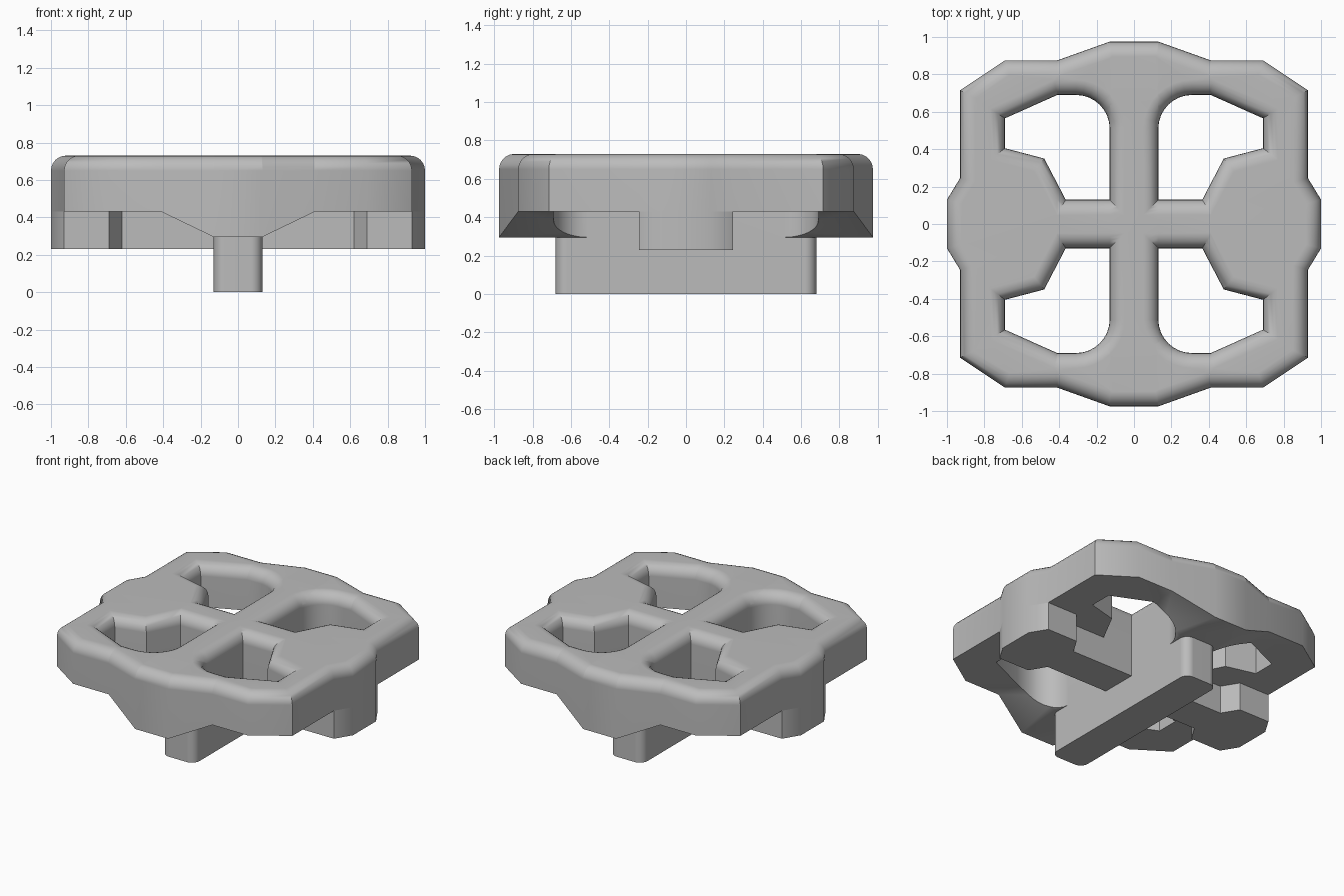
import bpy, bmesh, math
from mathutils import Vector

cube = bpy.data.objects.get("Cube")
if cube:
    bpy.data.objects.remove(cube, do_unlink=True)

TOP, UNDER, ROUND = 0.73, 0.43, 0.08
GREY = (0.5, 0.5, 0.5, 1.0)
grey = bpy.data.materials.new("plain grey")
grey.use_nodes = True
grey.diffuse_color = GREY
grey.node_tree.nodes["Principled BSDF"].inputs["Base Color"].default_value = GREY


def arc(cx, cy, r, start, end, steps=8):
    angles = [math.radians(start + (end - start) * i / steps) for i in range(steps + 1)]
    return [(cx + r * math.cos(a), cy + r * math.sin(a)) for a in angles]


def four_way(quarter):
    """Mirror a quarter outline into a full anticlockwise loop."""
    half = quarter + [(-x, y) for x, y in reversed(quarter)]
    return half + [(-x, -y) for x, y in half]


def offset(loop, d):
    """Move a loop to its left by d, with mitred corners."""
    pts, out = [Vector(p) for p in loop], []
    for i, p in enumerate(pts):
        a = (p - pts[i - 1]).normalized()
        b = (pts[(i + 1) % len(pts)] - p).normalized()
        na, nb = Vector((-a.y, a.x)), Vector((-b.y, b.x))
        out.append(p + (na + nb) * d / (1 + na.dot(nb)))
    return out


def add_ring(bm, loop, z):
    verts = [bm.verts.new((p[0], p[1], z)) for p in loop]
    edges = [bm.edges.new((verts[i - 1], v)) for i, v in enumerate(verts)]
    return verts, edges


def join_rings(bm, low, high):
    for i in range(len(low)):
        bm.faces.new((low[i - 1], low[i], high[i], high[i - 1]))


def finish(bm, name):
    bmesh.ops.recalc_face_normals(bm, faces=bm.faces)
    mesh = bpy.data.meshes.new(name)
    bm.to_mesh(mesh)
    bm.free()
    mesh.materials.append(grey)
    obj = bpy.data.objects.new(name, mesh)
    bpy.context.collection.objects.link(obj)
    bpy.ops.object.select_all(action="DESELECT")
    obj.select_set(True)
    bpy.context.view_layer.objects.active = obj
    bpy.ops.object.shade_smooth_by_angle(angle=math.radians(35))
    normals = obj.modifiers.new("even shading", "WEIGHTED_NORMAL")
    normals.keep_sharp = True


def prism(name, loop, z0, z1):
    bm = bmesh.new()
    low, high = add_ring(bm, loop, z0)[0], add_ring(bm, loop, z1)[0]
    join_rings(bm, low, high)
    bm.faces.new(low)
    bm.faces.new(high)
    finish(bm, name)


# Rounded top plate: outer outline and four openings
outer = four_way([(1, 0.13), (0.93, 0.245), (0.93, 0.715), (0.69, 0.875),
                  (0.41, 0.875), (0.13, 0.975)])
opening = [(0.13, 0.13), (0.365, 0.13), (0.48, 0.35), (0.69, 0.405),
           (0.69, 0.565), (0.41, 0.69)] + arc(0.31, 0.51, 0.18, 90, 180)
loops = [outer]
for sx in (1, -1):
    for sy in (1, -1):
        hole = [(x * sx, y * sy) for x, y in opening]
        loops.append(hole[::-1] if sx * sy > 0 else hole)

bm = bmesh.new()
bottom_edges, top_edges = [], []
STEPS = 6
for loop in loops:
    verts, edges = add_ring(bm, loop, UNDER)
    bottom_edges += edges
    for i in range(STEPS + 1):
        a = math.radians(90 * i / STEPS)
        ring = offset(loop, ROUND * (1 - math.cos(a)))
        upper, edges = add_ring(bm, ring, TOP - ROUND + ROUND * math.sin(a))
        join_rings(bm, verts, upper)
        verts = upper
    top_edges += edges
for edges in (bottom_edges, top_edges):
    bmesh.ops.triangle_fill(bm, edges=edges, use_beauty=True, normal=(0, 0, 1))

# Underside dips towards the rail at the front and back
for x in (-0.41, -0.13, 0.13, 0.41):
    bmesh.ops.bisect_plane(bm, geom=bm.verts[:] + bm.edges[:] + bm.faces[:],
                           dist=0.0001, plane_co=(x, 0, 0), plane_no=(1, 0, 0))
for v in bm.verts:
    if abs(v.co.z - UNDER) < 0.001 and abs(v.co.y) > 0.45:
        depth = (0.41 - abs(v.co.x)) / 0.28
        v.co.z -= 0.135 * min(1, max(0, depth))
finish(bm, "top_plate")

# Long rail under the middle, with rounded ends
prism("centre_rail", four_way(arc(0.07, 0.62, 0.06, 0, 90)), 0, UNDER)

# Crossbar that widens into a pad at each side
prism("cross_support", four_way([(1, 0.13), (0.93, 0.245), (0.69, 0.245), (0.62, 0.13)]),
      0.23, UNDER)
